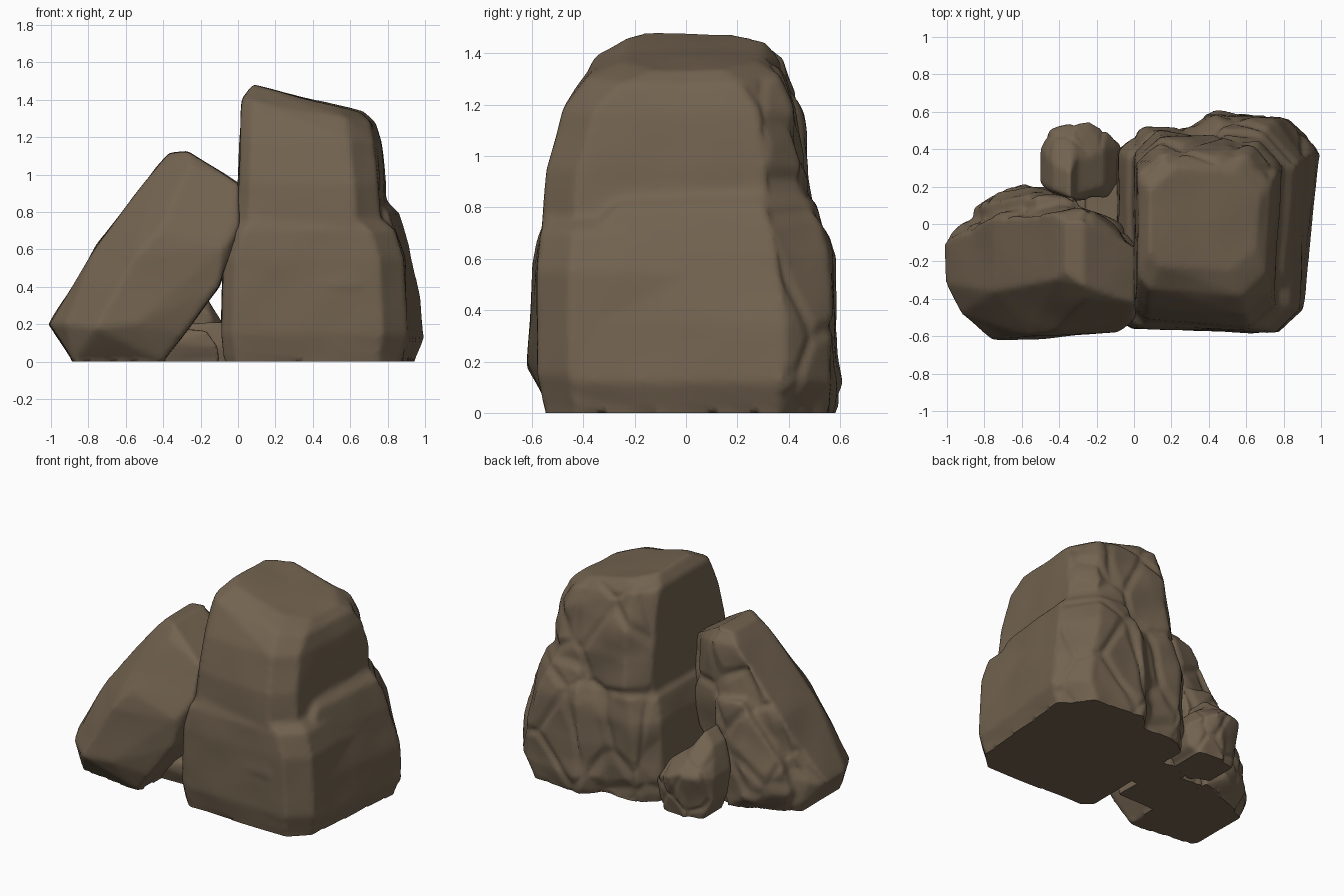
import bpy
import bmesh
from mathutils import Vector, noise

if "Cube" in bpy.data.objects:
    bpy.data.objects.remove(bpy.data.objects["Cube"], do_unlink=True)

stone = bpy.data.materials.new("brown_stone")
stone.use_nodes = True
stone.diffuse_color = (0.17, 0.125, 0.08, 1)
bsdf = stone.node_tree.nodes["Principled BSDF"]
bsdf.inputs["Base Color"].default_value = stone.diffuse_color
bsdf.inputs["Roughness"].default_value = 0.9


def hull(points, mesh):
    """Add the convex hull of the points to a mesh."""
    bm = bmesh.new()
    for p in points:
        bm.verts.new(p)
    result = bmesh.ops.convex_hull(bm, input=bm.verts)
    inner = set(result["geom_interior"] + result["geom_unused"])
    loose = [g for g in inner if isinstance(g, bmesh.types.BMVert)]
    bmesh.ops.delete(bm, geom=loose, context="VERTS")
    bm.from_mesh(mesh)
    bm.to_mesh(mesh)
    bm.free()


def block(rings, corner, turn):
    """Stacked chamfered rectangles: z, x range, y range, slope along x."""
    points = []
    for z, x0, x1, y0, y1, slope in rings:
        c = min(corner, (x1 - x0) / 3, (y1 - y0) / 3)
        for x, y in ((x0 + c / 2, y0), (x1 - c, y0), (x1, y0 + c), (x1, y1 - c),
                     (x1 - c, y1), (x0 + c, y1), (x0, y1 - c), (x0, y0 + c / 2)):
            # The right side turns slightly, the left side stays straight
            points.append((x + turn * y * (x - x0) / (x1 - x0),
                           y - turn * (x - 0.4), z - slope * (x - 0.1)))
    return points


def slab(outline):
    """Upright outline in x and z, with a y range at every point."""
    return [(x, y, z) for x, z, y0, y1 in outline for y in (y0, y1)]


def rock(name, hulls, voxel=0.018, crack=0.02, scale=3.0, smooth=4):
    """Fuse hulls into one weathered stone, cracked mostly at the back."""
    mesh = bpy.data.meshes.new(name)
    for points in hulls:
        hull(points, mesh)
    obj = bpy.data.objects.new(name, mesh)
    bpy.context.collection.objects.link(obj)
    fuse = obj.modifiers.new("fuse", "REMESH")
    fuse.mode = "VOXEL"
    fuse.voxel_size = voxel
    soften = obj.modifiers.new("soften", "SMOOTH")
    soften.iterations = smooth
    graph = bpy.context.evaluated_depsgraph_get()
    baked = bpy.data.meshes.new_from_object(obj.evaluated_get(graph))
    obj.modifiers.clear()
    obj.data = baked
    bm = bmesh.new()
    bm.from_mesh(baked)
    bm.normal_update()
    moves = []
    for v in bm.verts:
        n = v.normal
        near = noise.voronoi(Vector((v.co.x, v.co.y, v.co.z * 0.8)) * scale)[0]
        groove = max(0, 1 - (near[1] - near[0]) * 6)
        back = max(0, n.y) * (1 if n.z < 0.8 else 0.3)
        push = noise.noise(v.co * 4) * (0.008 + 0.02 * back)
        moves.append(n * (push - crack * groove * back))
    for v, move in zip(bm.verts, moves):
        v.co += move
        if v.co.z < 0.014:
            v.co.z = 0
    bm.to_mesh(baked)
    bm.free()
    baked.name = name
    baked.materials.clear()
    baked.materials.append(stone)
    bpy.ops.object.select_all(action="DESELECT")
    bpy.context.view_layer.objects.active = obj
    obj.select_set(True)
    bpy.ops.object.shade_smooth_by_angle(angle=0.9)


# Large boulder: base, rear shoulder and tall crown
base = block([
    (0, -.07, .89, -.54, .48, 0), (.15, -.09, .92, -.57, .5, 0),
    (.55, -.08, .9, -.57, .51, 0), (.7, -.04, .85, -.56, .48, 0),
    (.76, .02, .78, -.54, .42, 0)], 0.13, 0.03)
shoulder = block([
    (0, .24, .9, -.5, .58, 0), (.12, .22, .95, -.54, .61, 0),
    (.35, .23, .93, -.54, .61, 0), (.62, .25, .88, -.52, .58, 0),
    (.8, .29, .83, -.4, .53, 0), (.86, .4, .77, -.28, .47, 0)], 0.17, 0.1)
crown = block([
    (.4, -.02, .8, -.57, .49, 0), (.95, 0, .775, -.53, .47, 0),
    (1.18, .01, .75, -.47, .43, 0), (1.39, .02, .72, -.37, .37, .18),
    (1.475, .08, .66, -.24, .29, .25)], 0.13, 0.06)
rock("large_boulder", [base, shoulder, crown])

# Leaning boulder with a thinner ledge behind it
leaning = slab([
    (-.88, 0, -.45, 0), (-1.01, .2, -.32, -.1), (-.93, .2, -.48, 0),
    (-.76, .18, -.62, .06), (-.55, .2, -.62, .08), (-.75, .63, -.36, .04),
    (-.55, .56, -.6, .08), (-.42, .7, -.57, .1), (-.43, 1.05, -.3, .06),
    (-.37, 1.12, -.26, .02), (-.27, 1.13, -.33, .02), (-.25, 1.05, -.4, .09),
    (.01, .95, -.43, -.12), (.01, .73, -.51, -.1), (-.08, .6, -.58, 0),
    (-.1, .4, -.57, 0), (-.3, .15, -.56, .05), (-.4, 0, -.52, .1)])
ledge = slab([
    (-.86, .15, -.1, .08), (-.8, .35, -.1, .12), (-.52, .72, -.1, .15),
    (-.3, .68, -.1, .13), (-.35, .2, -.1, .18), (-.6, .1, -.1, .22),
    (-.45, 0, -.1, .18), (-.8, 0, -.1, .06)])
rock("leaning_boulder", [leaning, ledge])

# Small stone at the back, made of two lobes leaning forward
left_lobe = slab([
    (-.5, .12, .24, .42), (-.5, .28, .22, .4), (-.43, .46, .18, .32),
    (-.44, .3, .16, .5), (-.34, .53, .14, .28), (-.32, .3, .12, .53),
    (-.25, .3, .12, .46), (-.28, 0, .18, .48), (-.44, 0, .22, .44)])
right_lobe = slab([
    (-.36, .48, .14, .3), (-.32, .32, .14, .52), (-.24, .28, .14, .55),
    (-.16, .33, .2, .4), (-.14, .24, .14, .5), (-.07, .18, .26, .42),
    (-.1, .05, .24, .42), (-.16, 0, .2, .47), (-.34, 0, .16, .49)])
rock("back_stone", [left_lobe, right_lobe], 0.014, 0.012, 5, 5)

# Low stones wedged between the boulders
pebble = slab([
    (-.45, 0, -.28, .15), (-.4, .1, -.31, .18), (-.3, .17, -.28, .15),
    (-.17, .16, -.3, .1), (-.11, .08, -.3, .1), (-.1, 0, -.27, .1)])
wedge = slab([
    (-.28, 0, -.1, .25), (-.26, .2, -.08, .2), (-.08, .21, -.1, .2),
    (-.05, .1, -.12, .22), (-.05, 0, -.1, .22)])
rock("front_pebble", [pebble], 0.012, 0.01, 5)
rock("wedged_stone", [wedge], 0.012, 0.01, 5)
